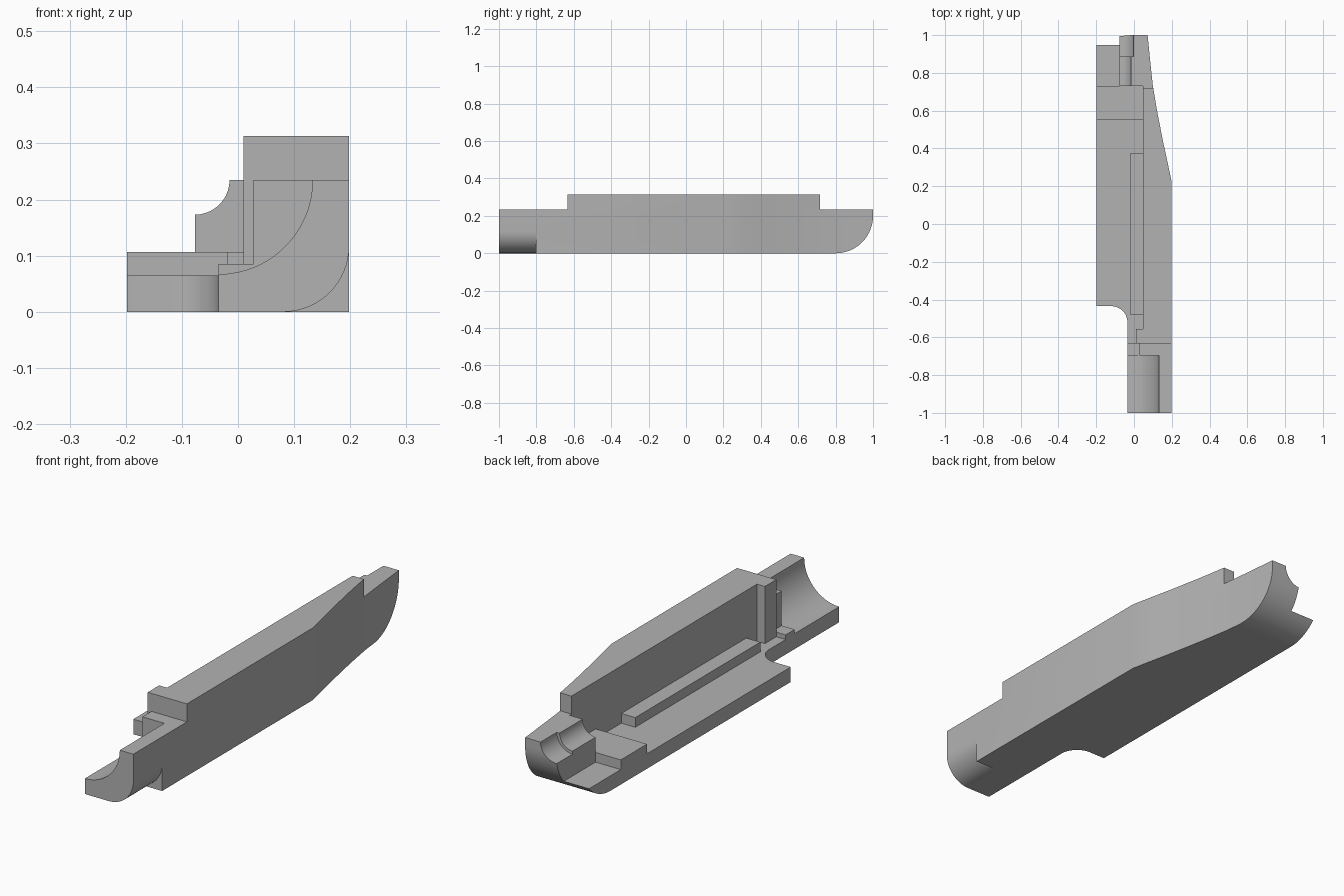
import bpy, bmesh
from math import cos, sin, radians

if "Cube" in bpy.data.objects:
    bpy.data.objects.remove(bpy.data.objects["Cube"], do_unlink=True)

grey = bpy.data.materials.new("plain_grey")
grey.use_nodes = True
grey.diffuse_color = (0.45, 0.45, 0.45, 1)
grey.node_tree.nodes["Principled BSDF"].inputs["Base Color"].default_value = (0.45, 0.45, 0.45, 1)


def prism(name, points, axis, start, end):
    """Extrude a 2D profile along an axis, from start to end."""
    place = {"X": lambda p, d: (d, p[0], p[1]),
             "Y": lambda p, d: (p[0], d, p[1]),
             "Z": lambda p, d: (p[0], p[1], d)}[axis]
    bm = bmesh.new()
    low = [bm.verts.new(place(p, start)) for p in points]
    high = [bm.verts.new(place(p, end)) for p in points]
    bm.faces.new(low)
    bm.faces.new(high)
    n = len(points)
    for i in range(n):
        j = (i + 1) % n
        bm.faces.new((low[i], low[j], high[j], high[i]))
    bmesh.ops.recalc_face_normals(bm, faces=bm.faces)
    mesh = bpy.data.meshes.new(name)
    bm.to_mesh(mesh)
    bm.free()
    mesh.materials.append(grey)
    obj = bpy.data.objects.new(name, mesh)
    bpy.context.collection.objects.link(obj)
    return obj


def box(name, x, y, z):
    return prism(name, [(x[0], y[0]), (x[1], y[0]), (x[1], y[1]), (x[0], y[1])], "Z", *z)


def arc(cx, cy, r, a, b, steps=16):
    angles = [radians(a + (b - a) * i / steps) for i in range(steps + 1)]
    return [(cx + r * cos(t), cy + r * sin(t)) for t in angles]


# Body outline: straight outer wall with a tapered rear, short inner shelf
LEFT, RIGHT, NECK, TOP, FLOOR, RIM = -0.198, 0.198, -0.035, 0.313, 0.065, 0.235
outline = [(NECK, -1), (RIGHT, -1), (RIGHT, 0.23), (0.177, 0.33), (0.153, 0.44),
           (0.122, 0.6), (0.1, 0.73), (0.085, 0.87), (0.072, 1), (LEFT, 1), (LEFT, -0.435)]
outline += arc(-0.12, -0.52, 0.085, 90, 0)
body = prism("handle_shell", outline, "Z", 0, TOP)

# Cutters that carve the shell
FAR = 1.2
cutters = [
    box("front_top", (-FAR, FAR), (-FAR, -0.633), (RIM, FAR)),
    box("rear_top", (-FAR, FAR), (0.717, FAR), (RIM, FAR)),
    box("main_cavity", (-FAR, 0.048), (-0.555, 0.55), (FLOOR, FAR)),
    box("platform_cavity", (-FAR, 0.048), (0.5, 0.73), (0.107, FAR)),
    box("throat", (-FAR, 0.01), (-0.633, -0.5), (FLOOR, FAR)),
    box("lip_recess", (-FAR, 0.028), (-0.695, -0.633), (0.085, FAR)),
    box("rear_ledge", (-FAR, -0.077), (0.73, FAR), (FLOOR, FAR)),
    prism("front_trough", arc(NECK, RIM, 0.168, 0, 354, 59), "Y", -FAR, -0.695),
    prism("inner_groove", arc(-0.077, RIM, 0.062, 0, 351, 39), "Y", 0.7, 0.9),
    prism("outer_groove", arc(-0.077, RIM, 0.075, 0, 351, 39), "Y", 0.888, FAR),
    prism("front_corner", arc(0.081, 0.117, 0.117, -90, 0)
          + [(FAR, 0.117), (FAR, -0.1), (0.081, -0.1)], "Y", -FAR, -0.803),
    prism("rear_round", arc(0.8, 0.2, 0.2, -90, 0, 24)
          + [(FAR, 0.2), (FAR, -0.1), (0.8, -0.1)], "X", -FAR, FAR),
]
for cutter in cutters:
    mod = body.modifiers.new(cutter.name, "BOOLEAN")
    mod.operation = "DIFFERENCE"
    mod.solver = "EXACT"
    mod.object = cutter

# Bake the cuts and drop the cutters
bpy.context.view_layer.update()
carved = bpy.data.meshes.new_from_object(body.evaluated_get(bpy.context.evaluated_depsgraph_get()))
body.modifiers.clear()
body.data = carved
for cutter in cutters:
    bpy.data.objects.remove(cutter, do_unlink=True)

# Raised rail along the cavity wall
box("inner_rail", (-0.019, 0.052), (-0.482, 0.375), (0.055, 0.107))

# Smooth curves with sharp edges
bpy.ops.object.select_all(action="DESELECT")
body.select_set(True)
bpy.context.view_layer.objects.active = body
bpy.ops.object.shade_smooth_by_angle(angle=radians(25))
